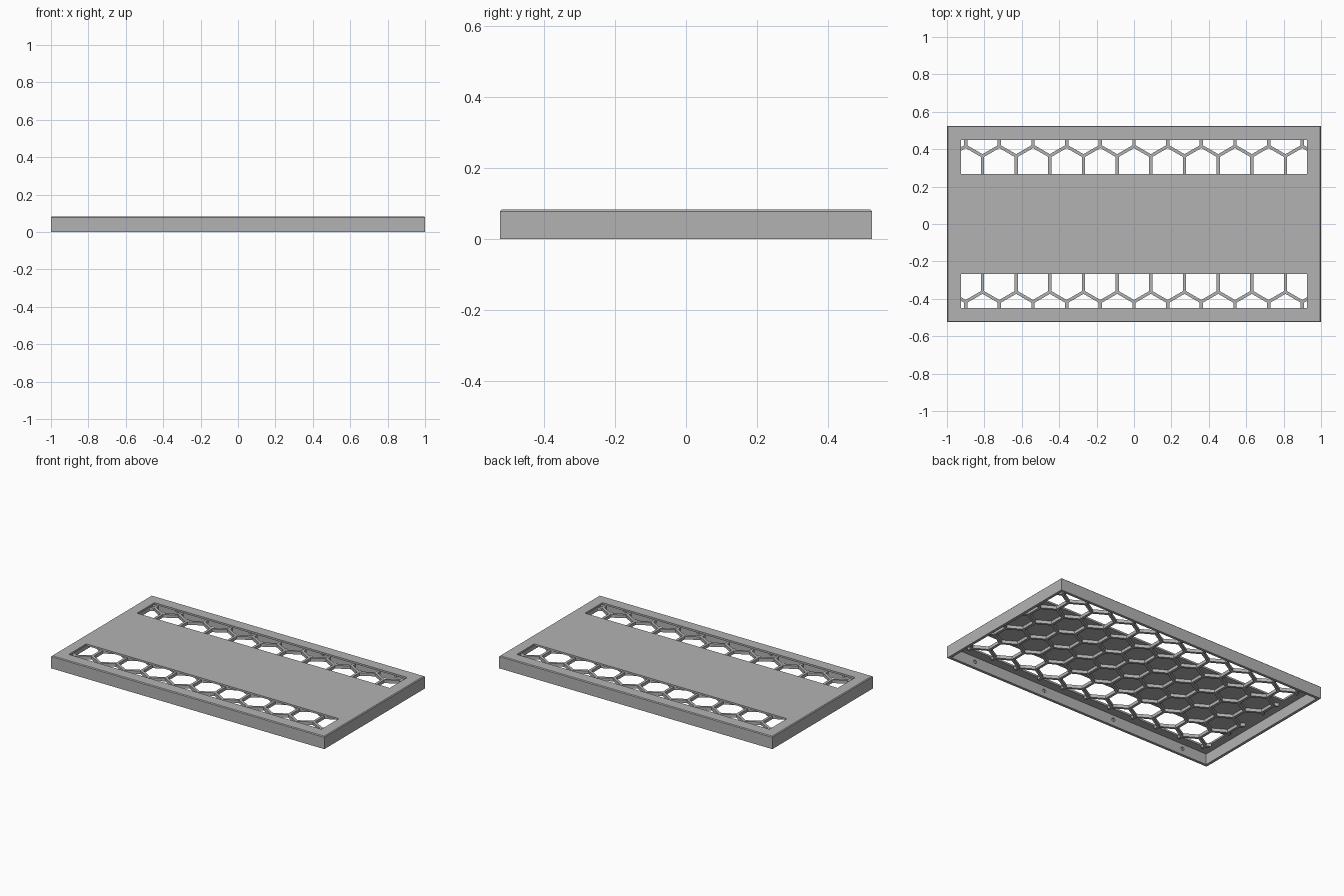
import bpy, bmesh, math
from mathutils import Matrix, Vector

cube = bpy.data.objects.get("Cube")
if cube:
    bpy.data.objects.remove(cube, do_unlink=True)

LENGTH, WIDTH, HEIGHT = 2.0, 1.05, 0.083
WALL = 0.018            # side wall thickness
SKIN = 0.012            # top plate thickness
PITCH, RIB = 0.18, 0.017
WIN_X, WIN_IN, WIN_OUT = 0.925, 0.266, 0.448

grey = bpy.data.materials.new("plain grey")
grey.use_nodes = True
COLOUR = (0.45, 0.45, 0.45, 1)
grey.diffuse_color = COLOUR
grey.node_tree.nodes["Principled BSDF"].inputs["Base Color"].default_value = COLOUR


def add_box(bm, x0, x1, y0, y1, z0, z1):
    size = Matrix.Diagonal((x1 - x0, y1 - y0, z1 - z0, 1))
    centre = Vector((x0 + x1, y0 + y1, z0 + z1)) / 2
    return bmesh.ops.create_cube(bm, size=1, matrix=Matrix.Translation(centre) @ size)["verts"]


def make_object(name, bm):
    mesh = bpy.data.meshes.new(name)
    bm.to_mesh(mesh)
    bm.free()
    mesh.materials.append(grey)
    obj = bpy.data.objects.new(name, mesh)
    bpy.context.collection.objects.link(obj)
    return obj


def cut(obj, cutter_bm):
    """Subtract a mesh from an object and discard the cutter."""
    cutter = make_object("cutter", cutter_bm)
    cutter.hide_render = True
    mod = obj.modifiers.new("cut", "BOOLEAN")
    mod.operation, mod.solver, mod.object = "DIFFERENCE", "EXACT", cutter
    bpy.context.view_layer.objects.active = obj
    bpy.ops.object.modifier_apply(modifier=mod.name)
    bpy.data.objects.remove(cutter, do_unlink=True)


# Cover: open-bottomed tray with softened top edges
bm = bmesh.new()
add_box(bm, -LENGTH / 2, LENGTH / 2, -WIDTH / 2, WIDTH / 2, 0, HEIGHT)
top_edges = [e for e in bm.edges if all(v.co.z > HEIGHT / 2 for v in e.verts)]
bmesh.ops.bevel(bm, geom=top_edges, offset=0.005, segments=1, affect="EDGES")
cover = make_object("cover", bm)

bm = bmesh.new()
inner_x, inner_y = LENGTH / 2 - WALL, WIDTH / 2 - WALL
add_box(bm, -inner_x, inner_x, -inner_y, inner_y, -0.1, HEIGHT - SKIN)
cut(cover, bm)

# Two long vent windows
bm = bmesh.new()
for lo, hi in ((WIN_IN, WIN_OUT), (-WIN_OUT, -WIN_IN)):
    add_box(bm, -WIN_X, WIN_X, lo, hi, 0.02, 0.2)
cut(cover, bm)

# Blind fixing holes on the inside of the long walls
bm = bmesh.new()
for side in (-1, 1):
    for i in range(4):
        place = Matrix.Translation((-0.8 + i * 1.6 / 3, side * inner_y, 0.04))
        bmesh.ops.create_cone(bm, cap_ends=True, segments=16, radius1=0.012, radius2=0.012,
                              depth=0.02, matrix=place @ Matrix.Rotation(math.pi / 2, 4, "X"))
cut(cover, bm)

# Honeycomb under the plate: slab pierced by rows of hexagons
bm = bmesh.new()
add_box(bm, -WIN_X, WIN_X, -WIN_OUT, WIN_OUT, HEIGHT - SKIN - 0.02, HEIGHT - SKIN + 0.0005)
honeycomb = make_object("honeycomb", bm)

bm = bmesh.new()
radius = (PITCH - RIB) / math.sqrt(3)
for row in range(-3, 4):
    shift = PITCH / 2 if row % 2 else 0
    for col in range(-6, 7):
        place = Matrix.Translation((col * PITCH + shift, row * PITCH * math.sqrt(3) / 2, 0.06))
        # points of each hexagon face along y
        verts = bmesh.ops.create_cone(bm, cap_ends=True, segments=6, radius1=radius,
                                      radius2=radius, depth=0.1)["verts"]
        if abs(max(v.co.x for v in verts) - radius) < 0.001:
            place = place @ Matrix.Rotation(math.pi / 6, 4, "Z")
        bmesh.ops.transform(bm, matrix=place, verts=verts)
cut(honeycomb, bm)
